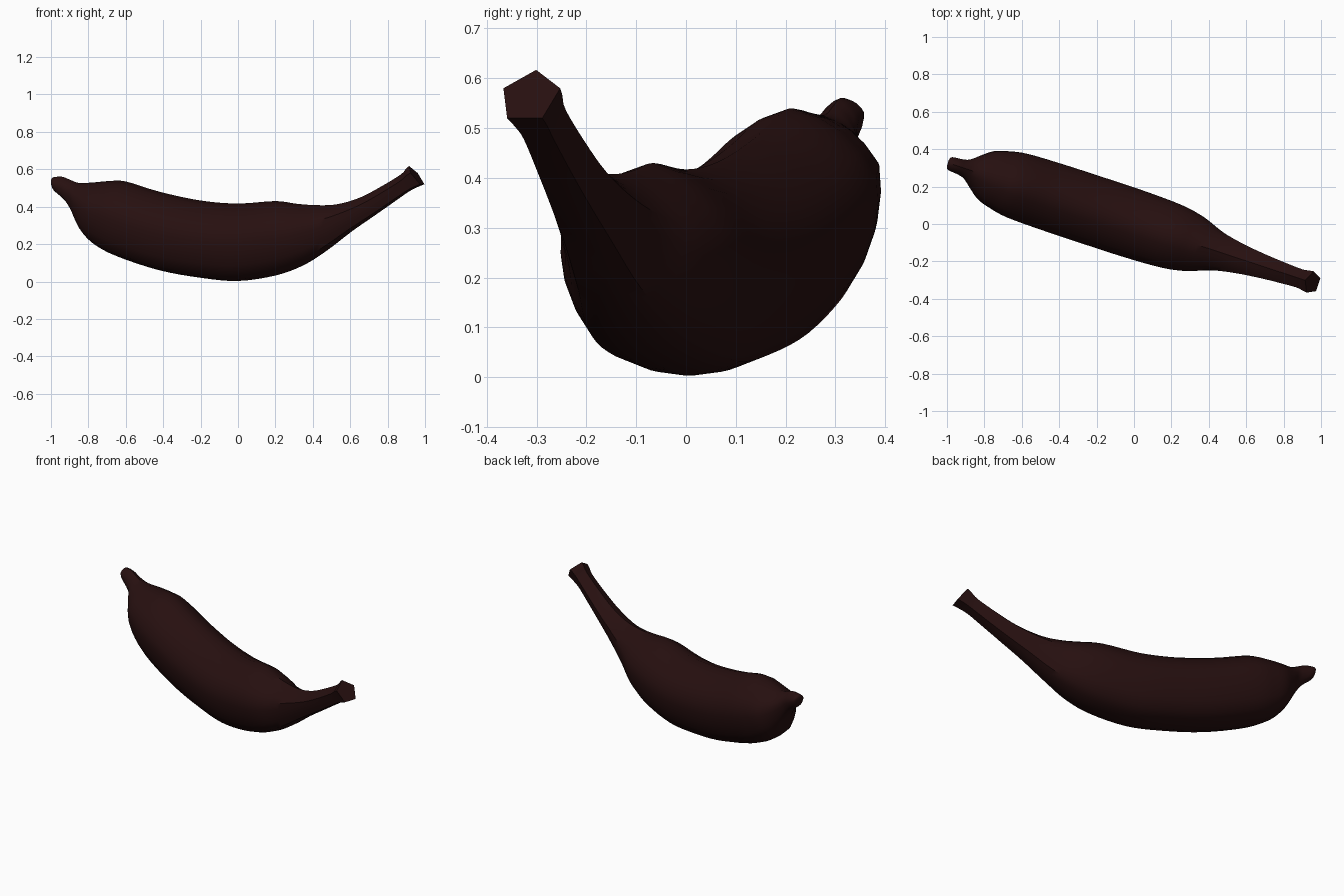
import bpy
import bmesh
import math
from mathutils import Matrix, Vector

default_cube = bpy.data.objects.get("Cube")
if default_cube:
    bpy.data.objects.remove(default_cube, do_unlink=True)

SIDES = 20
STEPS = 4
YAW = math.radians(-18.2)

# Sections from blossom tip to stem: top x, top z, bottom x, bottom z, half width
SECTIONS = [
    (-.995, .548, -.995, .52, .018),
    (-.985, .558, -.98, .485, .036),
    (-.94, .56, -.925, .435, .042),
    (-.9, .545, -.885, .375, .053),
    (-.85, .527, -.855, .315, .088),
    (-.77, .53, -.815, .25, .135),
    (-.69, .537, -.75, .19, .16),
    (-.6, .535, -.64, .132, .179),
    (-.42, .48, -.42, .06, .185),
    (-.2, .433, -.2, .02, .186),
    (0, .417, 0, .003, .185),
    (.2, .43, .2, .032, .176),
    (.31, .416, .34, .083, .152),
    (.42, .408, .47, .165, .108),
    (.53, .413, .6, .265, .082),
    (.65, .448, .72, .35, .066),
    (.76, .505, .81, .414, .057),
    (.87, .572, .9, .478, .051),
    (.9, .606, .945, .503, .056),
    (.915, .617, .985, .52, .06),
]


def smooth_sections(rows):
    """Pass a Catmull-Rom curve through the sections."""
    rows = [Vector(row) for row in rows]
    result = []
    last = len(rows) - 1
    for i in range(last):
        before, start = rows[max(i - 1, 0)], rows[i]
        end, after = rows[i + 1], rows[min(i + 2, last)]
        for step in range(STEPS):
            t = step / STEPS
            result.append((start * 2 + (end - before) * t
                           + (before * 2 - start * 5 + end * 4 - after) * t ** 2
                           + (start * 3 - before - end * 3 + after) * t ** 3) / 2)
    result.append(rows[last])
    return result


def ribbed_outline(ridge):
    """Circle blended towards a pentagon, scaled to fill a unit square."""
    points = []
    sector = math.tau / 5
    for i in range(SIDES):
        angle = math.tau * i / SIDES
        pentagon = math.cos(sector / 2) / math.cos(angle % sector - sector / 2)
        radius = 1 + (pentagon - 1) * ridge
        points.append((radius * math.sin(angle), radius * math.cos(angle)))
    width = max(across for across, up in points)
    high = max(up for across, up in points)
    low = min(up for across, up in points)
    return [(across / width, (up - low) / (high - low)) for across, up in points]


def loft_fruit(name, material):
    bm = bmesh.new()
    rings = []
    for top_x, top_z, bottom_x, bottom_z, half_width in smooth_sections(SECTIONS):
        # Ridges grow stronger along the stem
        ridge = min(1, .3 + max(0, top_x - .3) * 1.2)
        top = Vector((top_x / math.cos(YAW), 0, top_z))
        bottom = Vector((bottom_x / math.cos(YAW), 0, bottom_z))
        ring = []
        for across, up in ribbed_outline(ridge):
            point = bottom.lerp(top, up)
            point.y = across * half_width
            ring.append(bm.verts.new(point))
        rings.append(ring)
    for ring, following in zip(rings, rings[1:]):
        for i in range(SIDES):
            j = (i + 1) % SIDES
            bm.faces.new((ring[i], ring[j], following[j], following[i]))
    # Blunt tip and cut stem face
    bm.faces.new(rings[0])
    bm.faces.new(rings[-1])
    bm.transform(Matrix.Rotation(YAW, 4, "Z"))
    bmesh.ops.recalc_face_normals(bm, faces=bm.faces)
    mesh = bpy.data.meshes.new(name)
    bm.to_mesh(mesh)
    bm.free()
    mesh.materials.append(material)
    obj = bpy.data.objects.new(name, mesh)
    bpy.context.collection.objects.link(obj)
    return obj


# Dark brown skin
skin = bpy.data.materials.new("dark_brown_skin")
skin.use_nodes = True
colour = (.02, .005, .005, 1)
skin.diffuse_color = colour
skin.node_tree.nodes["Principled BSDF"].inputs["Base Color"].default_value = colour

banana = loft_fruit("banana", skin)
bpy.ops.object.select_all(action="DESELECT")
banana.select_set(True)
bpy.context.view_layer.objects.active = banana
bpy.ops.object.shade_smooth_by_angle(angle=math.radians(40))
